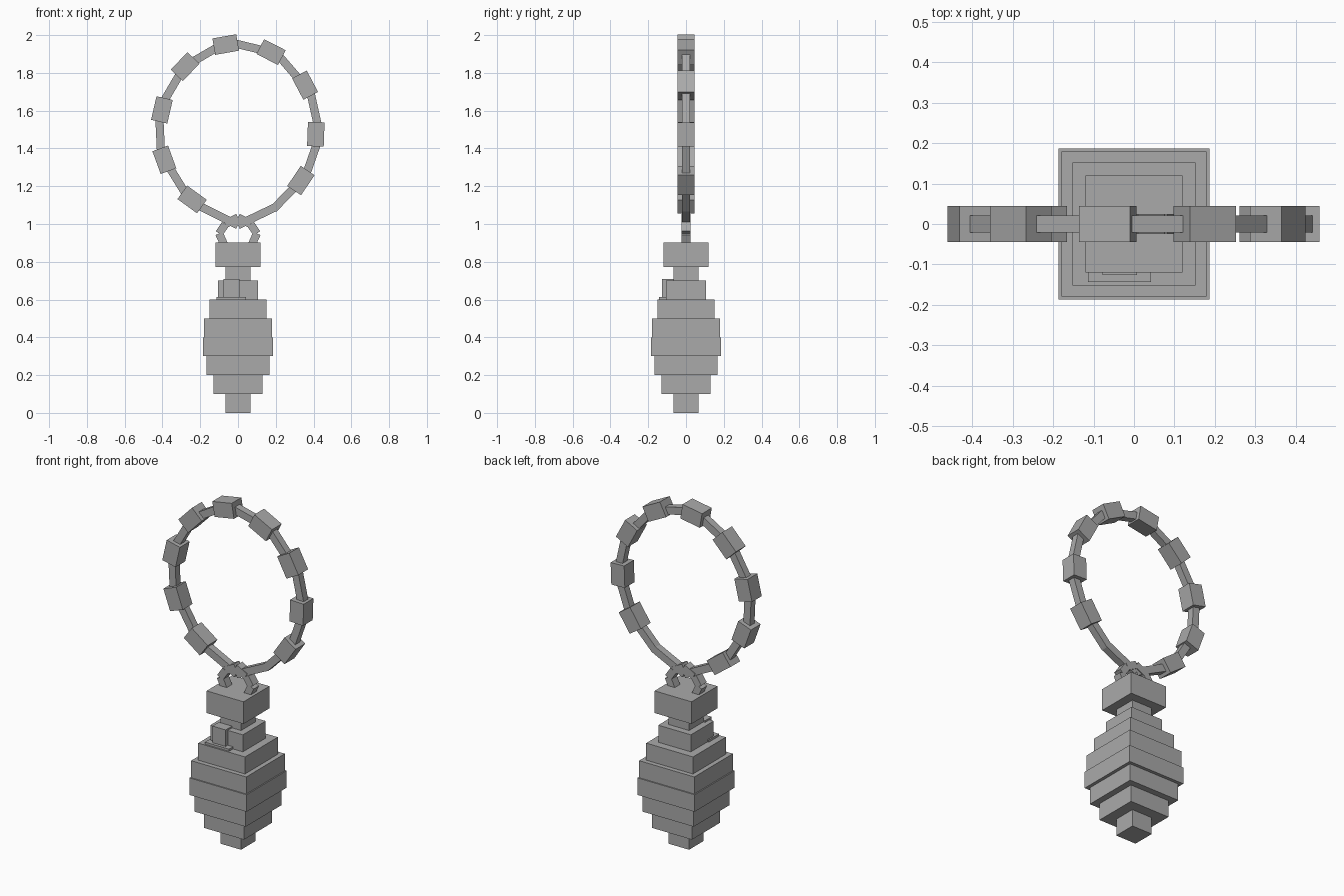
import bpy
import math
from mathutils import Matrix, Vector

cube = bpy.data.objects.get("Cube")
if cube:
    bpy.data.objects.remove(cube)

grey = bpy.data.materials.new("plain_grey")
grey.use_nodes = True
grey.diffuse_color = (0.4, 0.4, 0.4, 1)
grey.node_tree.nodes["Principled BSDF"].inputs["Base Color"].default_value = (0.4, 0.4, 0.4, 1)


def box(name, center, size, tilt=0):
    """Box with the given size; tilt turns it in the front plane (x towards z)."""
    bpy.ops.mesh.primitive_cube_add(size=1)
    ob = bpy.context.object
    ob.name = name
    ob.data.transform(Matrix.Diagonal((*size, 1)))
    ob.location = center
    ob.rotation_euler.y = -tilt
    ob.data.materials.append(grey)
    return ob


def bar(name, a, b, thick, depth):
    """Bar between two points (x, z) in the front plane."""
    a, b = Vector(a), Vector(b)
    mid, d = (a + b) / 2, b - a
    return box(name, (mid.x, 0, mid.y), (d.length, depth, thick), math.atan2(d.y, d.x))


# Stepped body: half width, bottom, top
tiers = [(0.067, 0, 0.1), (0.13, 0.1, 0.2), (0.167, 0.2, 0.3), (0.186, 0.3, 0.4),
         (0.179, 0.4, 0.5), (0.152, 0.5, 0.6), (0.106, 0.6, 0.7)]
for i, (half, low, high) in enumerate(tiers):
    box(f"body_tier_{i + 1}", (0, 0, (low + high) / 2), (2 * half, 2 * half, high - low))
box("neck", (0, 0, 0.738), (0.134, 0.134, 0.076))
box("cap", (0, 0, 0.838), (0.24, 0.24, 0.13))

# Small latch on the front shoulder
box("latch_block", (-0.035, -0.096, 0.66), (0.086, 0.06, 0.1))
box("latch_plate", (-0.036, -0.095, 0.606), (0.156, 0.097, 0.014))

# Large ring blocks: x, z, tilt in degrees
blocks = [(-0.065, 1.95, 10), (0.175, 1.91, -27), (0.355, 1.735, -62), (0.412, 1.475, -92),
          (0.333, 1.23, -124), (-0.243, 1.13, -36), (-0.39, 1.34, -70),
          (-0.403, 1.604, -103), (-0.28, 1.833, 46)]
for i, (x, z, deg) in enumerate(blocks):
    box(f"ring_block_{i + 1}", (x, 0, z), (0.128, 0.09, 0.088), math.radians(deg))

# Thin links: start and end points of each
links = [((-0.02, 1.957), (0.13, 1.92)), ((0.22, 1.886), (0.32, 1.77)),
         ((0.383, 1.70), (0.423, 1.52)), ((0.423, 1.44), (0.36, 1.26)),
         ((0.31, 1.205), (0.19, 1.082)), ((0.2, 1.09), (0.0, 0.994)),
         ((0.0, 0.994), (-0.21, 1.098)), ((-0.28, 1.165), (-0.36, 1.295)),
         ((-0.408, 1.385), (-0.416, 1.555)), ((-0.395, 1.645), (-0.31, 1.79)),
         ((-0.235, 1.862), (-0.11, 1.935))]
for i, (a, b) in enumerate(links):
    bar(f"ring_link_{i + 1}", a, b, 0.043, 0.042)

# Small mounting loop on the cap
loop = [(-0.073, 0.89), (-0.1, 0.95), (-0.066, 1.0), (0.0, 1.035)]
for side in (1, -1):
    label = "right" if side == 1 else "left"
    for i, (a, b) in enumerate(zip(loop, loop[1:])):
        bar(f"mount_{label}_{i + 1}", (side * a[0], a[1]), (side * b[0], b[1]), 0.042, 0.05)
